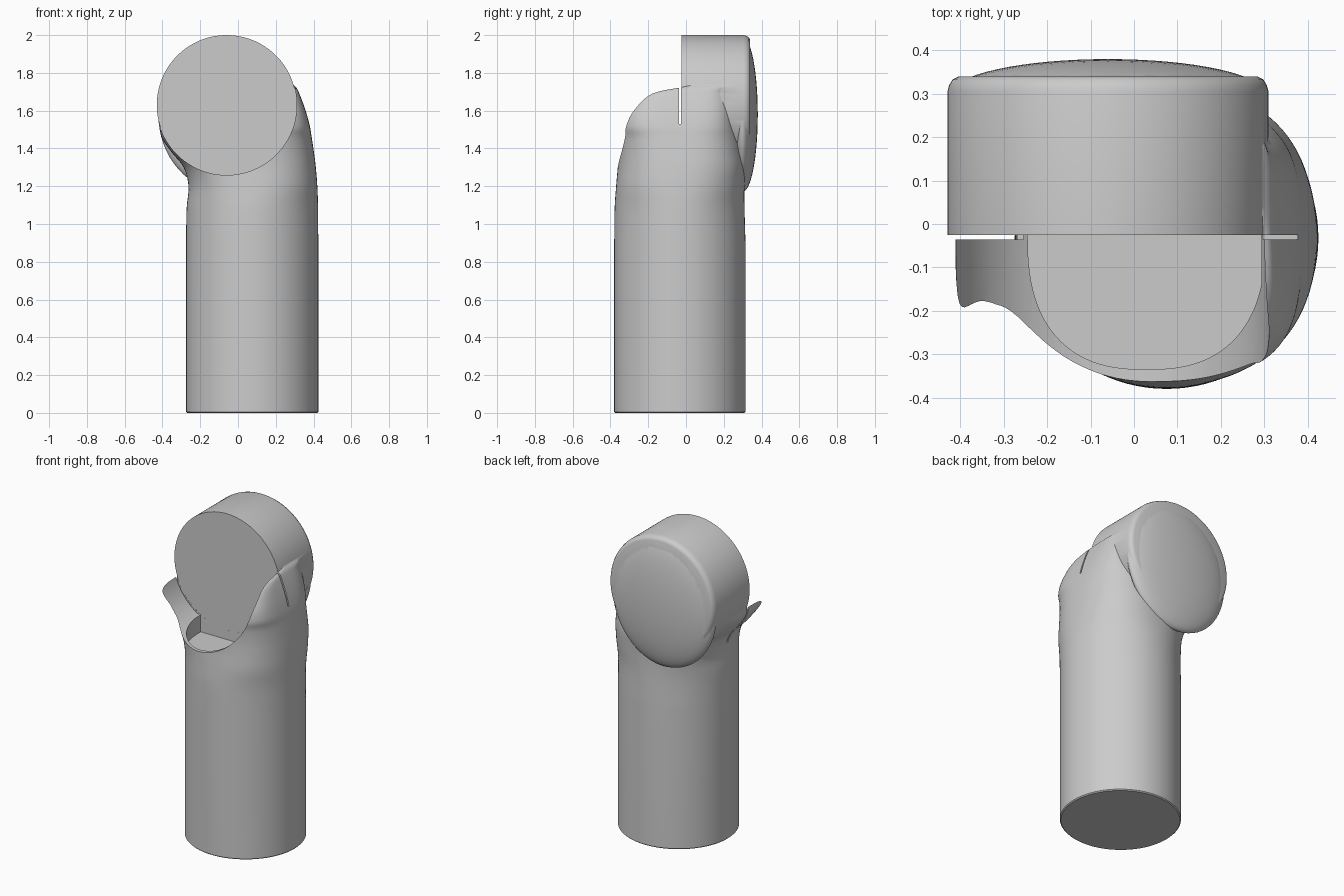
import bpy, bmesh
from math import sin, cos, pi, copysign
from mathutils import Vector

cube = bpy.data.objects.get("Cube")
if cube:
    bpy.data.objects.remove(cube, do_unlink=True)

grey = bpy.data.materials.new("plain grey")
grey.use_nodes = True
GREY = (0.6, 0.6, 0.6, 1)
grey.diffuse_color = GREY
grey.node_tree.nodes["Principled BSDF"].inputs["Base Color"].default_value = GREY

DISC_X, DISC_Z, DISC_R = -0.06, 1.63, 0.37
FACE_Y = -0.025


def skin(name, rings):
    """Closed solid skinned over a list of equal-length loops."""
    bm = bmesh.new()
    loops = [[bm.verts.new(p) for p in ring] for ring in rings]
    n = len(loops[0])
    for a, b in zip(loops, loops[1:]):
        for i in range(n):
            j = (i + 1) % n
            bm.faces.new((a[i], a[j], b[j], b[i]))
    bm.faces.new(loops[0][::-1])
    bm.faces.new(loops[-1])
    bmesh.ops.recalc_face_normals(bm, faces=bm.faces[:])
    mesh = bpy.data.meshes.new(name)
    bm.to_mesh(mesh)
    bm.free()
    mesh.materials.append(grey)
    obj = bpy.data.objects.new(name, mesh)
    bpy.context.collection.objects.link(obj)
    return obj


def oval(z, x0, x1, y0, y1, power, n=96):
    """Horizontal superellipse loop fitted to the given extents."""
    loop = []
    for i in range(n):
        t = 2 * pi * i / n
        c, s = cos(t), sin(t)
        u = copysign(abs(c) ** (2 / power), c)
        v = copysign(abs(s) ** (2 / power), s)
        loop.append(Vector(((x0 + x1 + u * (x1 - x0)) / 2,
                            (y0 + y1 + v * (y1 - y0)) / 2, z)))
    return loop


def circle(y, r, n=128):
    """Loop around the disc's front-to-back axis."""
    return [Vector((DISC_X + r * cos(2 * pi * i / n), y,
                    DISC_Z + r * sin(2 * pi * i / n))) for i in range(n)]


def block(name, x0, x1, y0, y1, z0, z1):
    return skin(name, [[Vector((x, y, z)) for x, y in
                        ((x0, y0), (x1, y0), (x1, y1), (x0, y1))]
                       for z in (z0, z1)])


def combine(target, tool, operation):
    bpy.context.view_layer.objects.active = target
    mod = target.modifiers.new("combine", 'BOOLEAN')
    mod.operation = operation
    mod.solver = 'EXACT'
    mod.object = tool
    bpy.ops.object.modifier_apply(modifier=mod.name)
    bpy.data.objects.remove(tool, do_unlink=True)


# Upright body: height, left, right, front, back, squareness
levels = [
    (0.90, -0.275, 0.425, -0.38, 0.315, 2),
    (1.08, -0.272, 0.424, -0.378, 0.31, 2.05),
    (1.20, -0.262, 0.42, -0.37, 0.31, 2.3),
    (1.30, -0.288, 0.412, -0.362, 0.315, 2.5),
    (1.38, -0.352, 0.402, -0.362, 0.31, 2.7),
    (1.46, -0.405, 0.39, -0.365, 0.3, 3),
    (1.52, -0.41, 0.38, -0.36, 0.28, 3.6),
    (1.60, -0.4, 0.358, -0.335, 0.27, 4),
    (1.69, -0.38, 0.325, -0.25, 0.25, 4.5),
    (1.73, -0.36, 0.302, -0.06, 0.25, 4.5),
    (1.77, -0.3, 0.25, 0.0, 0.2, 4),
]
keys = [Vector(row) for row in levels]
base = levels[0][1:]
inset = (base[0] + 0.006, base[1] - 0.006, base[2] + 0.006, base[3] - 0.006, 2)
rings = [oval(0, *inset), oval(0.006, *base)]
STEPS = 5
for i in range(len(keys) - 1):
    p0, p1 = keys[max(i - 1, 0)], keys[i]
    p2, p3 = keys[i + 1], keys[min(i + 2, len(keys) - 1)]
    for k in range(STEPS):
        t = k / STEPS
        row = (p1 * 2 + (p2 - p0) * t + (p0 * 2 - p1 * 5 + p2 * 4 - p3) * t ** 2
               + (p1 * 3 - p0 - p2 * 3 + p3) * t ** 3) / 2
        rings.append(oval(*row))
rings.append(oval(*levels[-1]))
body = skin("handle_and_head", rings)

# Round head with a softened back edge
head = skin("head_disc", [circle(y, DISC_R - d) for y, d in
                          ((-0.1, 0), (0.305, 0), (0.32, 0.004),
                           (0.333, 0.012), (0.34, 0.026))])
combine(body, head, 'UNION')

# Shallow dome on the back
bpy.ops.mesh.primitive_uv_sphere_add(segments=64, ring_count=32, radius=1,
                                     location=(DISC_X, 0.30, 1.58))
dome = bpy.context.object
dome.scale = (0.362, 0.08, 0.41)
dome.data.materials.append(grey)
bpy.context.view_layer.update()
combine(body, dome, 'UNION')

# Front opening, leaving a thin scooped collar
opening = skin("opening_cutter", [circle(-1, DISC_R + 0.001),
                                  circle(FACE_Y, DISC_R + 0.001)])
combine(body, opening, 'DIFFERENCE')

# Pocket behind the collar: half of an oval well
well = [oval(z, -0.245, 0.303, -0.335, 0.285, 2.5) for z in (1.2, 1.52)]
for ring in well:
    for p in ring:
        p.y = min(p.y, FACE_Y - 0.0003)
pocket = skin("pocket_cutter", well)
combine(body, pocket, 'DIFFERENCE')

# Narrow slots separating the collar from the head
for x0, x1, z0 in ((0.2, 0.6, 1.53), (-0.6, -0.255, 1.25)):
    slot = block("slot_cutter", x0, x1, -0.036, FACE_Y - 0.0006, z0, 1.9)
    combine(body, slot, 'DIFFERENCE')

bpy.ops.object.select_all(action='DESELECT')
body.select_set(True)
bpy.context.view_layer.objects.active = body
bpy.ops.object.shade_smooth_by_angle(angle=0.6)
